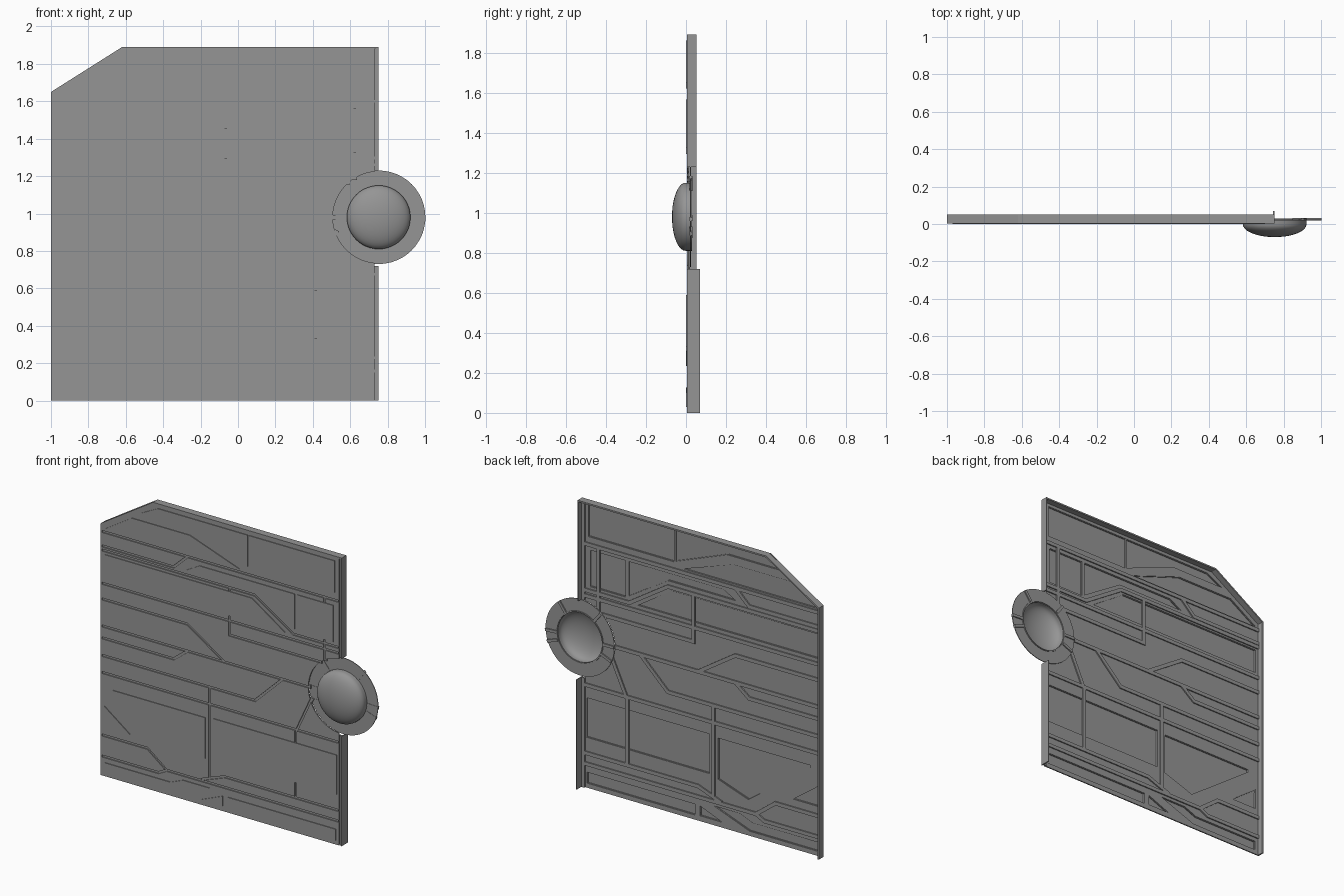
import bpy, bmesh, math
from mathutils import Vector

cube = bpy.data.objects.get("Cube")
if cube:
    bpy.data.objects.remove(cube, do_unlink=True)

grey = bpy.data.materials.new("panel grey")
grey.use_nodes = True
COLOR = (0.3, 0.3, 0.3, 1)
grey.diffuse_color = COLOR
grey.node_tree.nodes["Principled BSDF"].inputs["Base Color"].default_value = COLOR

FRONT, BACK = 0.004, 0.012      # sheet skin
HUB_X, HUB_Z = 0.752, 0.98
DISC_R, DOME_R = 0.25, 0.17


def finish(name, bm):
    bmesh.ops.recalc_face_normals(bm, faces=bm.faces)
    mesh = bpy.data.meshes.new(name)
    bm.to_mesh(mesh)
    bm.free()
    mesh.materials.append(grey)
    obj = bpy.data.objects.new(name, mesh)
    bpy.context.collection.objects.link(obj)
    return obj


def prism(bm, outline, y0, y1):
    """Extrude an x-z outline between two depths."""
    face = bm.faces.new([bm.verts.new((x, y0, z)) for x, z in outline])
    new = bmesh.ops.extrude_face_region(bm, geom=[face])["geom"]
    verts = [v for v in new if isinstance(v, bmesh.types.BMVert)]
    bmesh.ops.translate(bm, verts=verts, vec=(0, y1 - y0, 0))


def ribbon(path, width):
    """Outline of a mitred strip along an x-z path."""
    pts = [Vector(p) for p in path]
    left, right = [], []
    for i, p in enumerate(pts):
        a = (p - pts[i - 1]).normalized() if i else (pts[1] - p).normalized()
        b = (pts[i + 1] - p).normalized() if i + 1 < len(pts) else a
        t = (a + b).normalized()
        side = Vector((-t.y, t.x)) * (width / 2 / t.dot(a))
        left.append(p + side)
        right.append(p - side)
    return left + right[::-1]


def rect(x0, x1, z0, z1):
    return [(x0, z0), (x1, z0), (x1, z1), (x0, z1)]


def circle(r):
    return [(HUB_X + r * math.cos(math.tau * i / 48), HUB_Z + r * math.sin(math.tau * i / 48))
            for i in range(48)]


def lathe(name, profile, steps=48):
    """Spin a (radius, depth) profile about the hub axis."""
    bm = bmesh.new()
    vs = [bm.verts.new((HUB_X + r, y, HUB_Z)) for r, y in profile]
    edges = [bm.edges.new(e) for e in zip(vs, vs[1:])]
    bmesh.ops.spin(bm, geom=vs + edges, cent=(HUB_X, 0, HUB_Z), axis=(0, 1, 0),
                   angle=math.tau, steps=steps)
    bmesh.ops.remove_doubles(bm, verts=bm.verts, dist=0.0001)
    return finish(name, bm)


# Seams, raised panels
L, R = -1.02, 0.73
seams = [
    [(L, 1.6), (R, 1.6)],
    [(L, 1.505), (-0.47, 1.505), (-0.37, 1.6)],
    [(L, 1.478), (0.12, 1.478), (0.4, 1.297), (R, 1.297)],
    [(-0.065, 1.478), (-0.065, 1.167), (0.6, 1.167)],
    [(0.625, 1.6), (0.625, 1.18)],
    [(L, 1.26), (R, 1.26)],
    [(L, 1.157), (-0.37, 1.157), (-0.1, 0.98)],
    [(L, 0.98), (0.52, 0.98)],
    [(L, 0.902), (-0.47, 0.902), (-0.37, 0.98)],
    [(L, 0.787), (0.12, 0.787), (0.32, 0.98)],
    [(L, 0.675), (R, 0.675)],
    [(0.53, 0.91), (0.415, 0.66), (0.415, 0.235)],
    [(-0.21, 0.787), (-0.21, 0.19)],
    [(L, 0.265), (-0.66, 0.265), (-0.52, 0.158), (R, 0.158)],
    [(L, 0.127), (-0.58, 0.127), (-0.52, 0.158)],
    [(R, 0.228), (-0.1, 0.228), (-0.27, 0.165)],
]
panels = {
    "bottom_left_panel": [(-0.965, 0.03), (-0.47, 0.03), (-0.21, 0.127), (-0.4, 0.127),
                          (-0.49, 0.09), (-0.965, 0.09)],
    "bottom_wedge": [(-0.27, 0.035), (-0.11, 0.035), (-0.11, 0.1)],
    "bottom_right_panel": rect(-0.075, 0.71, 0.03, 0.102),
    "side_wedge": [(-0.97, 0.325), (-0.785, 0.325), (-0.97, 0.46)],
    "lower_angled_panel": [(-0.91, 0.56), (-0.46, 0.235), (-0.24, 0.31), (-0.24, 0.58),
                           (-0.91, 0.58)],
    "lower_wide_panel": rect(-0.18, 0.715, 0.33, 0.59),
    "upper_long_panel": [(-0.97, 1.295), (0.34, 1.295), (0.1, 1.455), (-0.97, 1.455)],
    "upper_angled_panel": [(-0.37, 1.515), (0.12, 1.515), (0.41, 1.335), (0.41, 1.565),
                           (-0.28, 1.565)],
    "upper_square_panel": rect(0.43, 0.69, 1.325, 1.565),
    "top_left_panel": [(-0.97, 1.622), (0.01, 1.622), (-0.35, 1.747), (-0.77, 1.747)],
    "top_angled_panel": [(-0.7, 1.8), (-0.31, 1.8), (0.069, 1.655), (0.069, 1.86),
                         (-0.58, 1.86)],
    "top_right_panel": rect(0.077, 0.7, 1.65, 1.86),
}

# Main sheet, opened for the seams, panels and hub
bm = bmesh.new()
prism(bm, [(-1, 0), (0.73, 0), (0.73, 1.89), (-0.62, 1.89), (-1, 1.65)], FRONT, BACK)
sheet = finish("main_sheet", bm)
bm = bmesh.new()
for path in seams:
    prism(bm, ribbon(path, 0.014), -0.02, 0.03)
for outline in panels.values():
    prism(bm, outline, -0.021, 0.031)
prism(bm, circle(DISC_R - 0.005), -0.022, 0.032)
cutter = finish("sheet_cutter", bm)
cutter.hide_render = True
cut = sheet.modifiers.new("openings", "BOOLEAN")
cut.operation = "DIFFERENCE"
cut.solver = "EXACT"
cut.use_self = True
cut.object = cutter
bpy.context.view_layer.objects.active = sheet
bpy.ops.object.modifier_apply(modifier=cut.name)
bpy.data.objects.remove(cutter, do_unlink=True)

# Seam channels standing proud of the back
bm = bmesh.new()
for path in seams:
    inside = [(max(x, -1), z) for x, z in path]
    prism(bm, ribbon(inside, 0.024), BACK - 0.001, 0.02)
finish("seam_channels", bm)

# Embossed panels with sloping borders, hollow behind
for name, outline in panels.items():
    bm = bmesh.new()
    face = bm.faces.new([bm.verts.new((x, 0.008, z)) for x, z in outline])
    bmesh.ops.inset_individual(bm, faces=[face], thickness=0.013, use_even_offset=True)
    for v in face.verts:
        v.co.y = -0.001
    panel = finish(name, bm)
    if panel.data.polygons[0].normal.y > 0:
        panel.data.flip_normals()
    thick = panel.modifiers.new("skin", "SOLIDIFY")
    thick.thickness = 0.004
    thick.offset = -1

# Edge flanges folded towards the back
bm = bmesh.new()
prism(bm, ribbon([(-0.995, 0), (-0.995, 1.647), (-0.618, 1.885), (0.75, 1.885)], 0.01),
      FRONT, 0.052)
finish("outer_flange", bm)
for name, z0, z1, depth in (("lower_side_flange", 0, 0.72, 0.07),
                            ("upper_side_flange", 1.23, 1.89, 0.052)):
    bm = bmesh.new()
    prism(bm, rect(0.722, 0.728, z0, z1), FRONT, 0.022)
    prism(bm, rect(0.722, 0.75, z0, z1), 0.016, 0.022)
    prism(bm, rect(0.735, 0.742, z0, z1), 0.01, 0.02)
    prism(bm, rect(0.744, 0.75, z0, z1), FRONT, depth)
    finish(name, bm)

# Hub disc with radial channels
lathe("hub_disc", [(DOME_R - 0.01, 0.02), (DISC_R, 0.02), (DISC_R, 0.025),
                   (DOME_R - 0.01, 0.025), (DOME_R - 0.01, 0.02)])
bm = bmesh.new()
for degrees in (53, 128, 180, 203, -3, -20):
    d = Vector((math.cos(math.radians(degrees)), math.sin(math.radians(degrees))))
    hub = Vector((HUB_X, HUB_Z))
    prism(bm, ribbon([hub + d * DOME_R, hub + d * DISC_R], 0.018), 0.018, 0.033)
finish("hub_channels", bm)

# Hollow dome
arc = [math.radians(a) for a in range(0, 91, 9)]
outer = [(DOME_R * math.cos(a), -0.002 - 0.068 * math.sin(a)) for a in arc]
inner = [(r * 0.96, y + 0.006) for r, y in reversed(outer)]
dome = lathe("hub_dome", [(DOME_R, 0.03)] + outer + inner + [(DOME_R * 0.96, 0.03), (DOME_R, 0.03)])
bpy.ops.object.select_all(action="DESELECT")
dome.select_set(True)
bpy.context.view_layer.objects.active = dome
bpy.ops.object.shade_smooth_by_angle(angle=math.radians(35))
